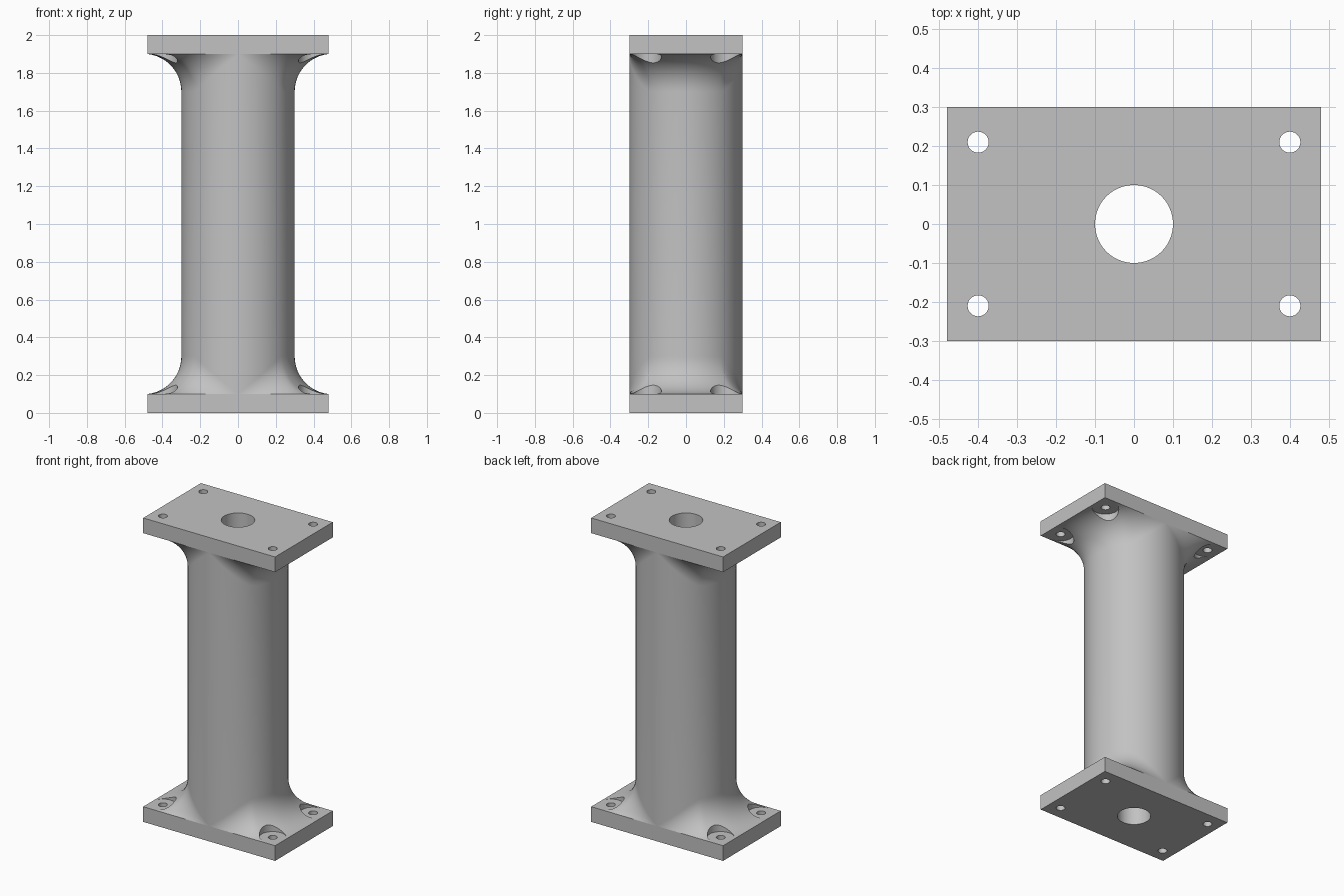
import bpy, bmesh, math
from mathutils import Matrix

cube = bpy.data.objects.get("Cube")
if cube:
    bpy.data.objects.remove(cube)

HALF_X, HALF_Y, PLATE, HEIGHT = 0.48, 0.30, 0.10, 2.0
COLUMN_R, BORE_R, FILLET = 0.30, 0.10, 0.20
BOLT_X, BOLT_Y, BOLT_R, SPOT_R = 0.40, 0.21, 0.027, 0.08
SEGMENTS, ARC_STEPS = 192, 14

metal = bpy.data.materials.new("cast grey")
metal.use_nodes = True
GREY = (0.54, 0.54, 0.54, 1)
metal.diffuse_color = GREY
metal.node_tree.nodes["Principled BSDF"].inputs["Base Color"].default_value = GREY


def make_object(name, bm):
    bmesh.ops.recalc_face_normals(bm, faces=bm.faces)
    mesh = bpy.data.meshes.new(name)
    bm.to_mesh(mesh)
    bm.free()
    mesh.materials.append(metal)
    obj = bpy.data.objects.new(name, mesh)
    bpy.context.collection.objects.link(obj)
    return obj


def add_cylinder(bm, x, y, z0, z1, radius, sides):
    bmesh.ops.create_cone(bm, cap_ends=True, segments=sides, radius1=radius,
                          radius2=radius, depth=z1 - z0,
                          matrix=Matrix.Translation((x, y, (z0 + z1) / 2)))


def add_bolt_cylinders(bm, z0, z1, radius, sides):
    for sx in (-1, 1):
        for sy in (-1, 1):
            add_cylinder(bm, sx * BOLT_X, sy * BOLT_Y, z0, z1, radius, sides)


def select_only(obj):
    bpy.ops.object.select_all(action='DESELECT')
    obj.select_set(True)
    bpy.context.view_layer.objects.active = obj


def cut(obj, cutter):
    cutter.hide_render = True
    mod = obj.modifiers.new("cut", 'BOOLEAN')
    mod.operation = 'DIFFERENCE'
    mod.solver = 'EXACT'
    mod.object = cutter
    select_only(obj)
    bpy.ops.object.modifier_apply(modifier=mod.name)
    bpy.data.objects.remove(cutter)


def smooth(obj):
    select_only(obj)
    bpy.ops.object.shade_smooth_by_angle(angle=math.radians(30))


# End plates with the bore and four bolt holes
for name, z0 in (("bottom_plate", 0), ("top_plate", HEIGHT - PLATE)):
    bm = bmesh.new()
    bmesh.ops.create_cube(bm, size=1, matrix=Matrix.Translation((0, 0, z0 + PLATE / 2))
                          @ Matrix.Diagonal((2 * HALF_X, 2 * HALF_Y, PLATE, 1)))
    plate = make_object(name, bm)
    bm = bmesh.new()
    add_bolt_cylinders(bm, z0 - PLATE, z0 + 2 * PLATE, BOLT_R, 32)
    add_cylinder(bm, 0, 0, z0 - PLATE, z0 + 2 * PLATE, BORE_R, 96)
    cut(plate, make_object("hole_cutter", bm))
    smooth(plate)


# Column section at one angle: the fillet arc stops where it meets the plate edge
def column_profile(angle):
    c, s = abs(math.cos(angle)), abs(math.sin(angle))
    edge = min(HALF_X / max(c, 1e-6), HALF_Y / max(s, 1e-6))
    center = COLUMN_R + FILLET
    reach = max(COLUMN_R, min(edge, center))
    sweep = math.acos(min(1, (center - reach) / FILLET))
    top = PLATE + FILLET * math.sin(sweep)
    lower = [(BORE_R, PLATE)]
    for i in range(ARC_STEPS + 1):
        a = sweep * (1 - i / ARC_STEPS)
        lower.append((center - FILLET * math.cos(a), top - FILLET * math.sin(a)))
    return lower + [(r, HEIGHT - z) for r, z in reversed(lower)]


# Hollow column flaring into both plates
bm = bmesh.new()
rings = []
for k in range(SEGMENTS):
    angle = math.tau * k / SEGMENTS
    rings.append([bm.verts.new((r * math.cos(angle), r * math.sin(angle), z))
                  for r, z in column_profile(angle)])
for k, ring in enumerate(rings):
    following = rings[(k + 1) % SEGMENTS]
    for i in range(len(ring)):
        j = (i + 1) % len(ring)
        bm.faces.new((ring[i], following[i], following[j], ring[j]))
bmesh.ops.remove_doubles(bm, verts=bm.verts, dist=1e-5)
column = make_object("column", bm)

# Round bolt-head clearances cut into the flares
bm = bmesh.new()
for z0, z1 in ((PLATE / 2, 0.5), (HEIGHT - 0.5, HEIGHT - PLATE / 2)):
    add_bolt_cylinders(bm, z0, z1, SPOT_R, 48)
cut(column, make_object("clearance_cutter", bm))
smooth(column)
